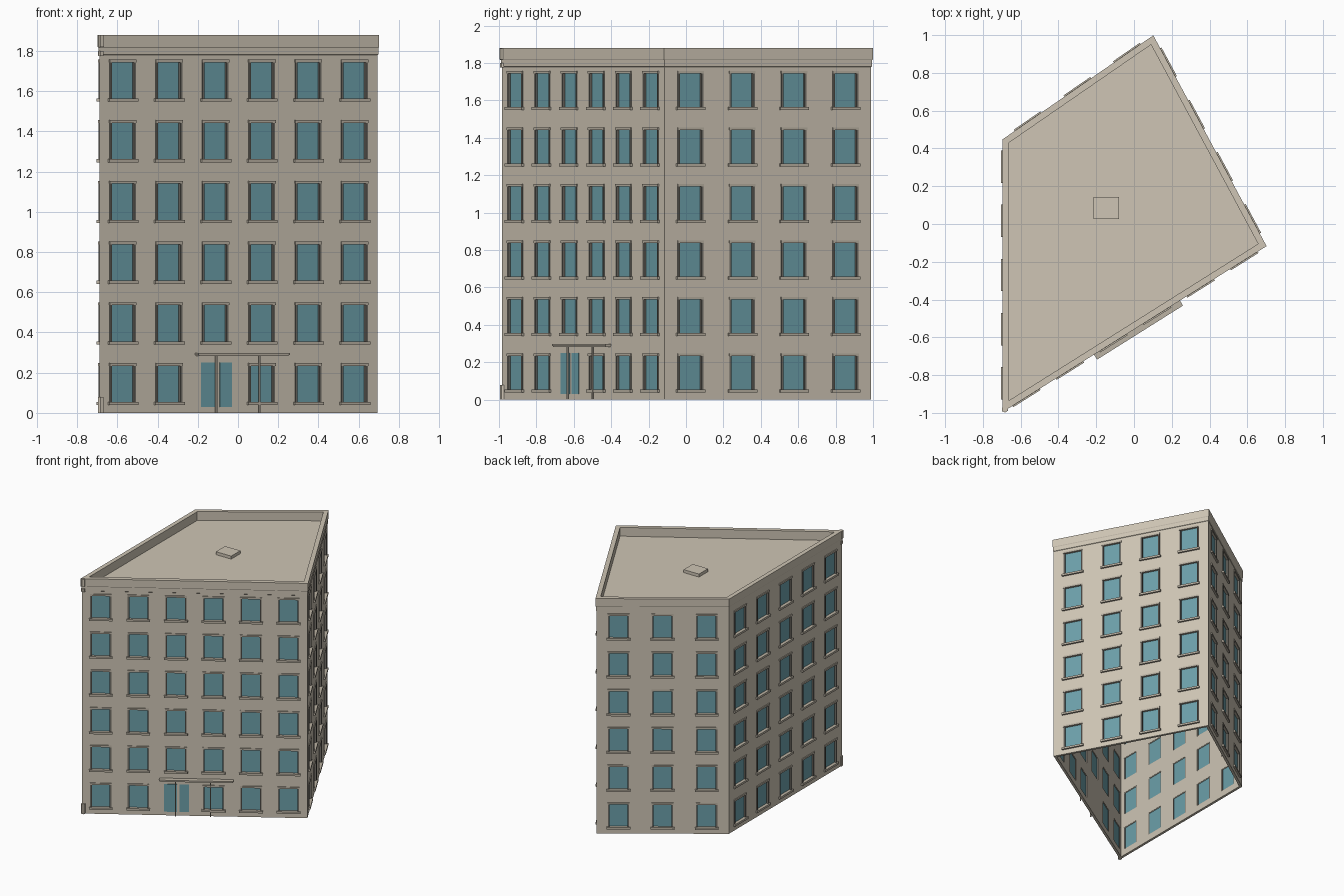
import bpy, bmesh
from mathutils import Vector as V

if "Cube" in bpy.data.objects:
    bpy.data.objects.remove(bpy.data.objects["Cube"])

# footprint, counter-clockwise from the sharp front-left corner
FOOT = [V((-.69, -.985)), V((.694, -.115)), V((.10, .99)), V((-.69, .445))]
COLS = [6, 4, 3, 5]                      # windows per facade
WIN_W, PITCH, FLOORS = .148, .302, 6
Z_BOT, Z_TOP = .05, .238                 # opening on the ground floor


def material(name, rgb):
    m = bpy.data.materials.new(name)
    m.diffuse_color = (*rgb, 1)
    m.use_nodes = True
    m.node_tree.nodes["Principled BSDF"].inputs["Base Color"].default_value = m.diffuse_color
    return m


STONE = material("stone", (.62, .56, .46))
GLASS = material("glass", (.15, .35, .40))
TRIM = material("trim", (.50, .45, .37))
DARK = material("dark_frame", (.16, .15, .13))


def finish(bm, name, mat, normals=True):
    if normals:
        bmesh.ops.recalc_face_normals(bm, faces=bm.faces)
    me = bpy.data.meshes.new(name)
    bm.to_mesh(me)
    bm.free()
    ob = bpy.data.objects.new(name, me)
    me.materials.append(mat)
    bpy.context.collection.objects.link(ob)
    return ob


def offset(d):
    """Footprint moved outward by d with mitred corners."""
    out = []
    for i, p in enumerate(FOOT):
        a = (p - FOOT[i - 1]).normalized()
        b = (FOOT[(i + 1) % 4] - p).normalized()
        na, nb = V((a.y, -a.x)), V((b.y, -b.x))
        out.append(p + (na + nb) * d / (1 + na.dot(nb)))
    return out


def facade(i):
    p, q = FOOT[i], FOOT[(i + 1) % 4]
    d = (q - p).normalized()
    return p, d, V((d.y, -d.x)), (q - p).length


def box(bm, i, u0, u1, z0, z1, n0, n1):
    """Box on facade i: u along the wall, n outward from it."""
    p, d, n, _ = facade(i)
    mid = p + d * (u0 + u1) / 2 + n * (n0 + n1) / 2
    vs = bmesh.ops.create_cube(bm, size=1)["verts"]
    for v in vs:
        c = v.co.copy()
        xy = mid + d * c.x * (u1 - u0) + n * c.y * (n1 - n0)
        v.co = (xy.x, xy.y, (z0 + z1) / 2 + c.z * (z1 - z0))


def rings(bm, levels):
    """Skin between stacked (offset, z) outlines; returns the last loop."""
    last = None
    for d, z in levels:
        loop = [bm.verts.new((p.x, p.y, z)) for p in offset(d)]
        if last:
            for k in range(4):
                j = (k + 1) % 4
                bm.faces.new((last[k], last[j], loop[j], loop[k]))
        last = loop
    return last


# walls with pierced window openings
zs = [0]
for f in range(FLOORS):
    zs += [Z_BOT + f * PITCH, Z_TOP + f * PITCH]
zs.append(1.78)
walls = bmesh.new()
for i, n_col in enumerate(COLS):
    p, d, n, length = facade(i)
    us = [0]
    for c in range(n_col):
        m = length * (c + .5) / n_col
        us += [m - WIN_W / 2, m + WIN_W / 2]
    us.append(length)
    grid = [[walls.verts.new((*(p + d * u), z)) for u in us] for z in zs]
    for r in range(len(zs) - 1):
        for c in range(len(us) - 1):
            door = i == 0 and r == 1 and c == 5
            if r % 2 and c % 2 and not door:
                continue
            walls.faces.new((grid[r][c], grid[r][c + 1], grid[r + 1][c + 1], grid[r + 1][c]))
bmesh.ops.remove_doubles(walls, verts=walls.verts, dist=.0005)
ob = finish(walls, "walls", STONE, False)
mod = ob.modifiers.new("thickness", "SOLIDIFY")
mod.thickness, mod.offset, mod.use_even_offset = .02, -1, True

# cornice, parapet and sunken roof
bm = bmesh.new()
top = rings(bm, [(0, 1.78), (.003, 1.782), (.003, 1.815), (.006, 1.82),
                 (.006, 1.88), (-.028, 1.88), (-.028, 1.81)])
bm.faces.new(top)
finish(bm, "parapet_and_roof", STONE, False)

# windows
parts = {k: bmesh.new() for k in ("window_glass", "window_sills", "window_heads", "window_jambs")}
h = WIN_W / 2
for i, n_col in enumerate(COLS):
    length = facade(i)[3]
    for c in range(n_col):
        m = length * (c + .5) / n_col
        for f in range(FLOORS):
            if (i, c, f) == (0, 2, 0):
                continue
            lo, hi = Z_BOT + f * PITCH, Z_TOP + f * PITCH
            box(parts["window_glass"], i, m - h, m + h, lo, hi, -.015, -.011)
            box(parts["window_sills"], i, m - h - .012, m + h + .012, lo - .012, lo + .004, -.018, .014)
            box(parts["window_heads"], i, m - h - .005, m + h + .005, hi - .004, hi + .01, -.018, .007)
            for s in (-1, 1):
                e = m + s * (h - .003)
                box(parts["window_jambs"], i, e - .006, e + .006, lo + .004, hi - .004, -.018, .004)
for (name, b), mat in zip(parts.items(), (GLASS, TRIM, TRIM, DARK)):
    finish(b, name, mat)

# entrance on the front facade
U = 1 / facade(0)[1].x                   # wall length per unit of x


def u(x):
    return (x + .69) * U


bm = bmesh.new()
for x0, x1 in ((-.185, -.108), (-.092, -.032)):
    box(bm, 0, u(x0), u(x1), .03, .25, -.002, .004)
finish(bm, "door_panes", GLASS)
bm = bmesh.new()
box(bm, 0, u(-.21), u(.235), .282, .289, -.005, .032)
box(bm, 0, u(-.215), u(.24), .288, .297, -.005, .037)
finish(bm, "entrance_canopy", TRIM)
bm = bmesh.new()
for x in (-.115, .10):
    box(bm, 0, u(x) - .004, u(x) + .004, 0, .283, .009, .017)
finish(bm, "canopy_posts", TRIM)

# blocks wrapping the sharp corner
bm = bmesh.new()
for z0, z1, r in ((0, .08, .015), (1.775, 1.80, .015), (1.82, 1.879, .018)):
    made = bmesh.ops.create_cone(bm, cap_ends=True, segments=6, radius1=r, radius2=r, depth=z1 - z0)
    bmesh.ops.translate(bm, verts=made["verts"], vec=(-.683, -.98, (z0 + z1) / 2))
finish(bm, "corner_blocks", STONE)

# roof hatch
bm = bmesh.new()
vs = bmesh.ops.create_cube(bm, size=1)["verts"]
bmesh.ops.scale(bm, verts=vs, vec=(.135, .115, .025))
bmesh.ops.translate(bm, verts=vs, vec=(-.147, .085, 1.8215))
finish(bm, "roof_hatch", STONE)
